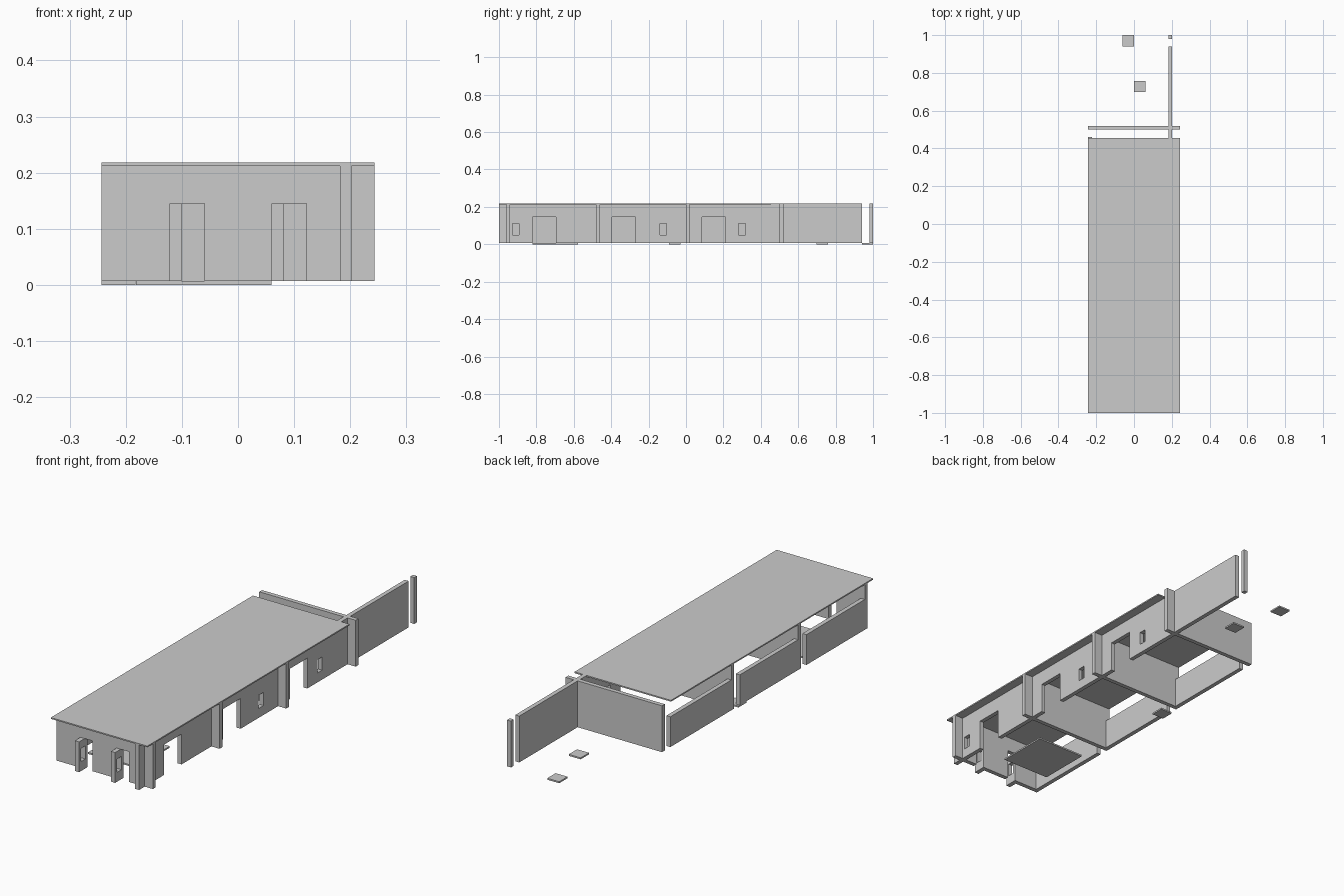
import bpy

if "Cube" in bpy.data.objects:
    bpy.data.objects.remove(bpy.data.objects["Cube"])

FLOOR, SILL, TOP = 0.007, 0.145, 0.218   # wall base, low wall / door head, wall top
HALF = 0.243                             # half width of the building
WX0, WX1 = 0.182, 0.202                  # long wall thickness in x


def box(name, x, y, z):
    """Box from (min, max) ranges."""
    bpy.ops.mesh.primitive_cube_add(size=1)
    ob = bpy.context.object
    ob.name = ob.data.name = name
    for v in ob.data.vertices:
        v.co = [r[0] if c < 0 else r[1] for c, r in zip(v.co, (x, y, z))]
    return ob


def cut(ob, *ranges):
    """Cut a box-shaped opening out of an object."""
    cutter = box("cutter", *ranges)
    cutter.hide_render = True
    mod = ob.modifiers.new("opening", 'BOOLEAN')
    mod.object, mod.operation, mod.solver = cutter, 'DIFFERENCE', 'EXACT'
    bpy.ops.object.select_all(action='DESELECT')
    bpy.context.view_layer.objects.active = ob
    ob.select_set(True)
    bpy.ops.object.modifier_apply(modifier=mod.name)
    bpy.data.objects.remove(cutter)


DOOR_Z = (-0.05, SILL)
WINDOW_Z = (0.05, 0.11)

# Flat roof
box("roof", (-HALF, HALF), (-1, 0.455), (0.212, TOP))

# Cross walls, each running past the long wall as a fin
crosses = (-0.96, -0.48, 0.0, 0.5)
walls = [box(f"cross_wall_{i + 1}", (-HALF, HALF), (y, y + 0.02), (FLOOR, TOP))
         for i, y in enumerate(crosses)]

# Front doorways with open, glazed door leaves
for i, x in enumerate((-0.122, 0.06)):
    cut(walls[0], (x, x + 0.062), (-1.1, -0.9), DOOR_Z)
    leaf = box(f"door_leaf_{i + 1}", (x, x + 0.021), (-1, -0.94), (FLOOR, SILL))
    cut(leaf, (x - 0.1, x + 0.1), (-0.985, -0.955), WINDOW_Z)

# Long right wall with one doorway and one window per bay, and a free end post
long_wall = box("long_wall", (WX0, WX1), (-1, 0.94), (FLOOR, TOP))
for y in (-0.82, -0.395, 0.085):
    cut(long_wall, (0.1, 0.3), (y, y + 0.125), DOOR_Z)
for y in (-0.928, -0.14, 0.282):
    cut(long_wall, (0.1, 0.3), (y, y + 0.035), WINDOW_Z)
box("end_post", (WX0, WX1), (0.98, 1), (FLOOR, TOP))

# Low left walls, stopping short of the next cross wall
for i in range(3):
    box(f"low_wall_{i + 1}", (-HALF, -HALF + 0.02),
        (crosses[i] + 0.02, crosses[i + 1] - 0.04), (FLOOR, SILL))

# Floor slabs
box("floor_slab", (-0.182, 0.06), (-0.82, -0.577), (0, FLOOR))
for i, (x, y) in enumerate(((-HALF, -0.09), (0, 0.698), (-0.061, 0.94))):
    box(f"paving_tile_{i + 1}", (x, x + 0.06), (y, y + 0.06), (0, FLOOR))
